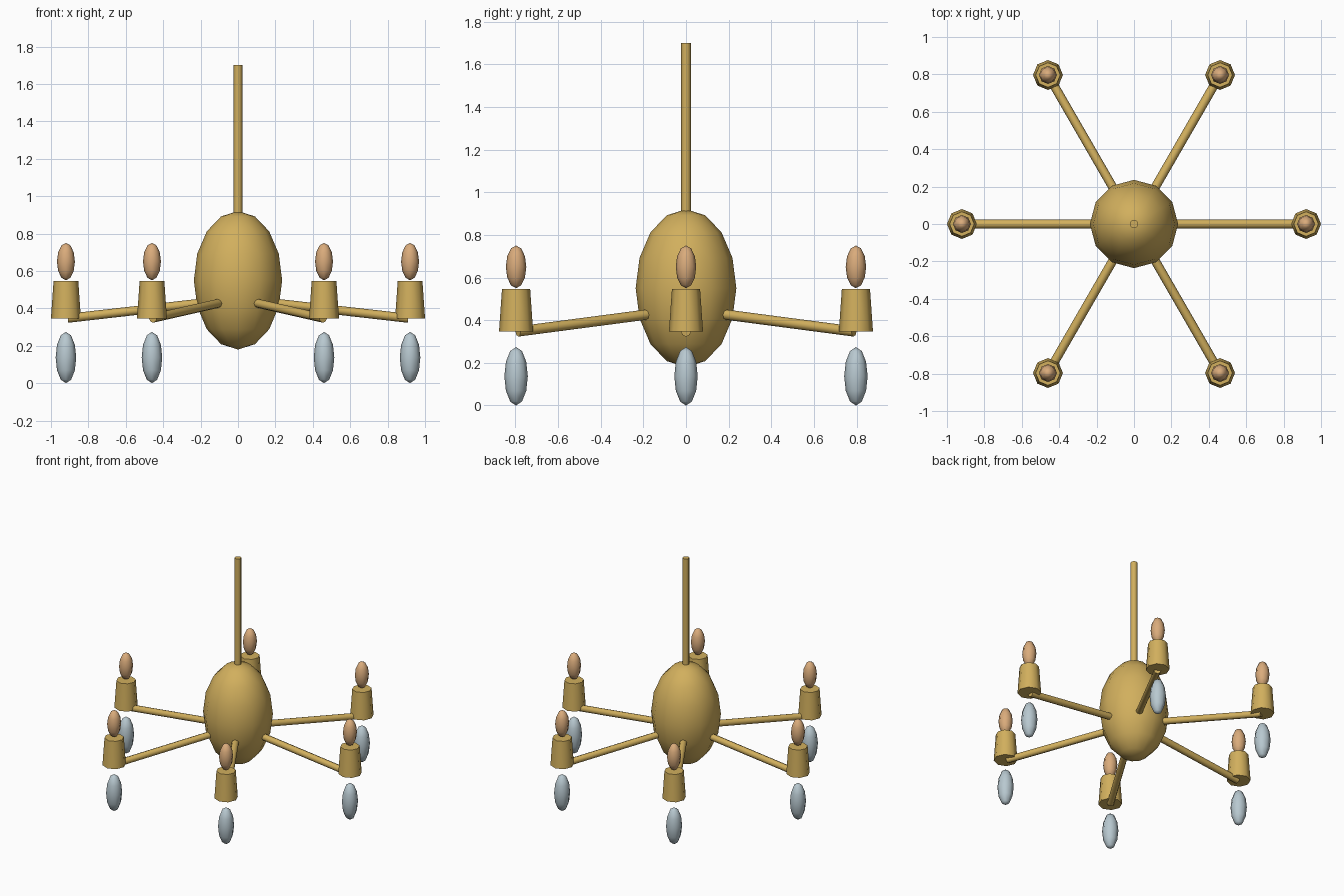
import bpy, math
from mathutils import Vector

if "Cube" in bpy.data.objects:
    bpy.data.objects.remove(bpy.data.objects["Cube"])


def material(name, rgb):
    m = bpy.data.materials.new(name)
    m.diffuse_color = (*rgb, 1.0)
    m.use_nodes = True
    m.node_tree.nodes["Principled BSDF"].inputs["Base Color"].default_value = m.diffuse_color
    return m


gold = material("aged gold", (0.64, 0.43, 0.11))
amber = material("warm bulb", (0.70, 0.41, 0.20))
crystal = material("pale crystal", (0.48, 0.58, 0.63))


def finish(name, mat, angle):
    ob = bpy.context.object
    ob.name = name
    ob.data.materials.append(mat)
    bpy.ops.object.shade_smooth_by_angle(angle=math.radians(angle))
    return ob


def ellipsoid(name, center, radius, half_height, segments, rings, mat):
    bpy.ops.mesh.primitive_uv_sphere_add(segments=segments, ring_count=rings,
                                         radius=1, location=center)
    bpy.context.object.scale = (radius, radius, half_height)
    bpy.ops.object.transform_apply(location=False, rotation=False, scale=True)
    return finish(name, mat, 70)


def rod(name, start, end, radius, mat):
    a, b = Vector(start), Vector(end)
    bpy.ops.mesh.primitive_cylinder_add(vertices=8, radius=radius,
                                        depth=(b - a).length, location=(a + b) / 2)
    bpy.context.object.rotation_euler = (b - a).to_track_quat('Z', 'Y').to_euler()
    return finish(name, mat, 50)


# Central body and hanging stem
ellipsoid("central_body", (0, 0, 0.55), 0.236, 0.37, 12, 8, gold)
rod("hanging_stem", (0, 0, 0.88), (0, 0, 1.70), 0.023, gold)

# Six arms, each with a cup, a bulb and a hanging drop
REACH = 0.92
for i in range(6):
    c, s = math.cos(i * math.pi / 3), math.sin(i * math.pi / 3)
    x, y = REACH * c, REACH * s
    rod(f"arm_{i + 1}", (0.18 * c, 0.18 * s, 0.43),
        (0.91 * c, 0.91 * s, 0.347), 0.024, gold)
    bpy.ops.mesh.primitive_cone_add(vertices=8, radius1=0.08, radius2=0.066,
                                    depth=0.20, location=(x, y, 0.447))
    finish(f"candle_cup_{i + 1}", gold, 50)
    ellipsoid(f"bulb_{i + 1}", (x, y, 0.65), 0.048, 0.10, 8, 6, amber)
    ellipsoid(f"crystal_drop_{i + 1}", (x, y, 0.137), 0.055, 0.137, 8, 6, crystal)
